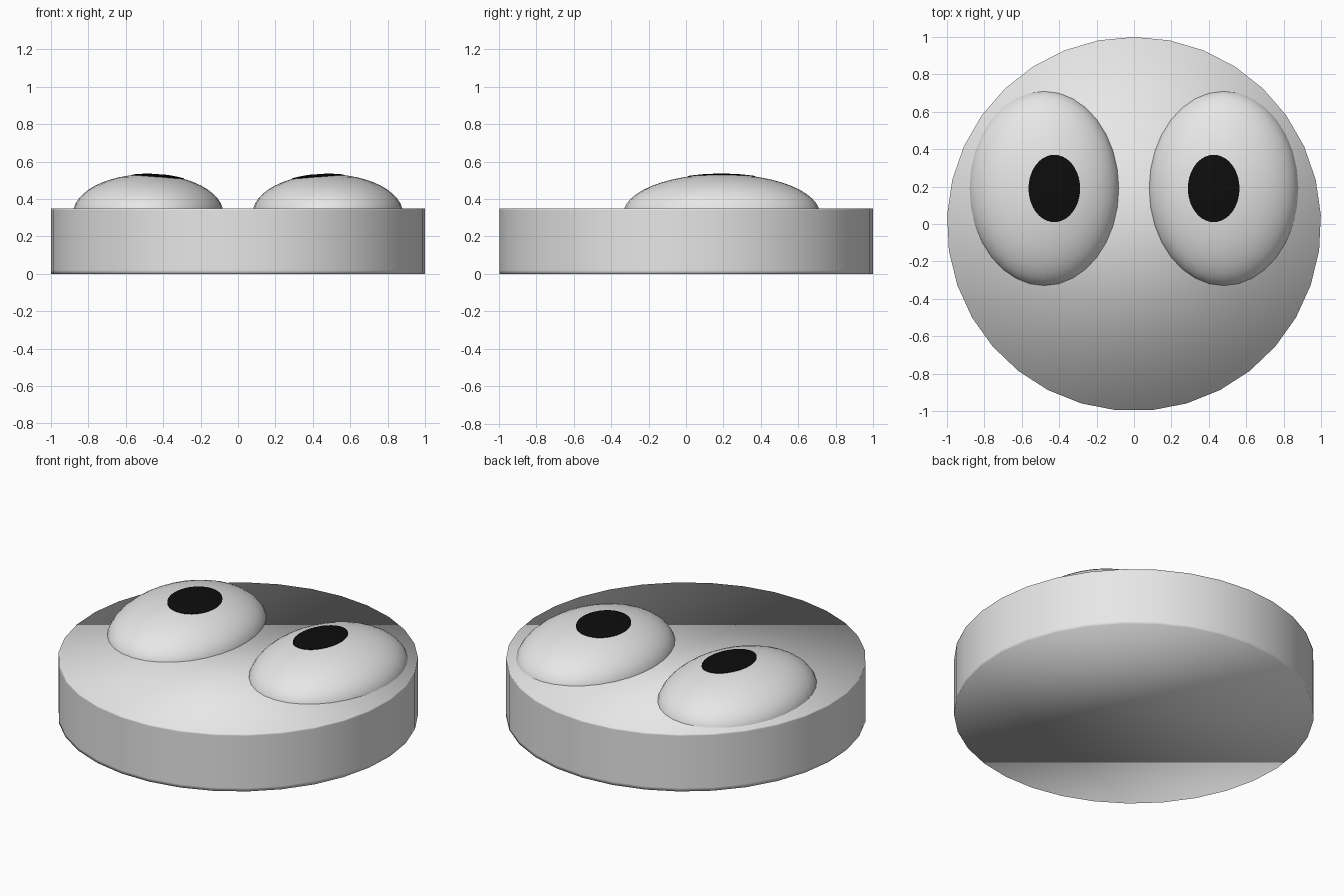
import bpy, bmesh, math

if "Cube" in bpy.data.objects:
    bpy.data.objects.remove(bpy.data.objects["Cube"])


def material(name, value):
    m = bpy.data.materials.new(name)
    m.diffuse_color = (value, value, value, 1)
    m.use_nodes = True
    m.node_tree.nodes["Principled BSDF"].inputs["Base Color"].default_value = m.diffuse_color
    return m


pale_grey = material("pale grey", 0.8)
black = material("black", 0.004)


def finish(name, bm, mat):
    bmesh.ops.recalc_face_normals(bm, faces=bm.faces)
    for f in bm.faces:
        f.smooth = True
    mesh = bpy.data.meshes.new(name)
    bm.to_mesh(mesh)
    bm.free()
    mesh.materials.append(mat)
    obj = bpy.data.objects.new(name, mesh)
    bpy.context.collection.objects.link(obj)
    return obj


def bridge(bm, a, b):
    n = len(a)
    for i in range(n):
        j = (i + 1) % n
        bm.faces.new((a[i], a[j], b[j], b[i]))


# Round body: flat caps, with support loops close to the rims
SIDES = 33
bm = bmesh.new()
rings = []
for z in (0, 0.02, 0.34, 0.35):
    rings.append([bm.verts.new((math.sin(math.tau * i / SIDES),
                                math.cos(math.tau * i / SIDES), z))
                  for i in range(SIDES)])
for low, high in zip(rings, rings[1:]):
    bridge(bm, low, high)
bm.faces.new(rings[0])
bm.faces.new(rings[-1])
finish("body", bm, pale_grey)

# Eyes: flattened ellipsoids half sunk into the body
EYE_X, EYE_Y, EYE_Z = 0.48, 0.19, 0.32
RX, RY, RZ = 0.403, 0.525, 0.213


def eye(name, side):
    bm = bmesh.new()
    bmesh.ops.create_uvsphere(bm, u_segments=32, v_segments=24, radius=1)
    for v in bm.verts:
        v.co = (side * EYE_X + v.co.x * RX, EYE_Y + v.co.y * RY, EYE_Z + v.co.z * RZ)
    finish(name, bm, pale_grey)


# Pupils: thin oval skins that follow the curve of the eye
def pupil(name, side):
    cx, cy, n = side * 0.426, 0.19, 40

    def on_eye(x, y):
        u, w = (x - side * EYE_X) / RX, (y - EYE_Y) / RY
        return (x, y, EYE_Z + 0.003 + RZ * math.sqrt(1 - u * u - w * w))

    bm = bmesh.new()
    rings = []
    for r in (0.33, 0.67, 1):
        rings.append([bm.verts.new(on_eye(cx + 0.138 * r * math.cos(math.tau * i / n),
                                          cy + 0.18 * r * math.sin(math.tau * i / n)))
                      for i in range(n)])
    bm.faces.new(rings[0])
    for a, b in zip(rings, rings[1:]):
        bridge(bm, b, a)
    # Short rim that drops into the eye
    skirt = [bm.verts.new((v.co.x, v.co.y, v.co.z - 0.006)) for v in rings[-1]]
    bridge(bm, skirt, rings[-1])
    obj = finish(name, bm, black)
    bpy.context.view_layer.objects.active = obj
    obj.select_set(True)
    bpy.ops.object.shade_smooth_by_angle(angle=math.radians(40))
    obj.select_set(False)


for label, side in (("left", -1), ("right", 1)):
    eye(label + "_eye", side)
    pupil(label + "_pupil", side)
